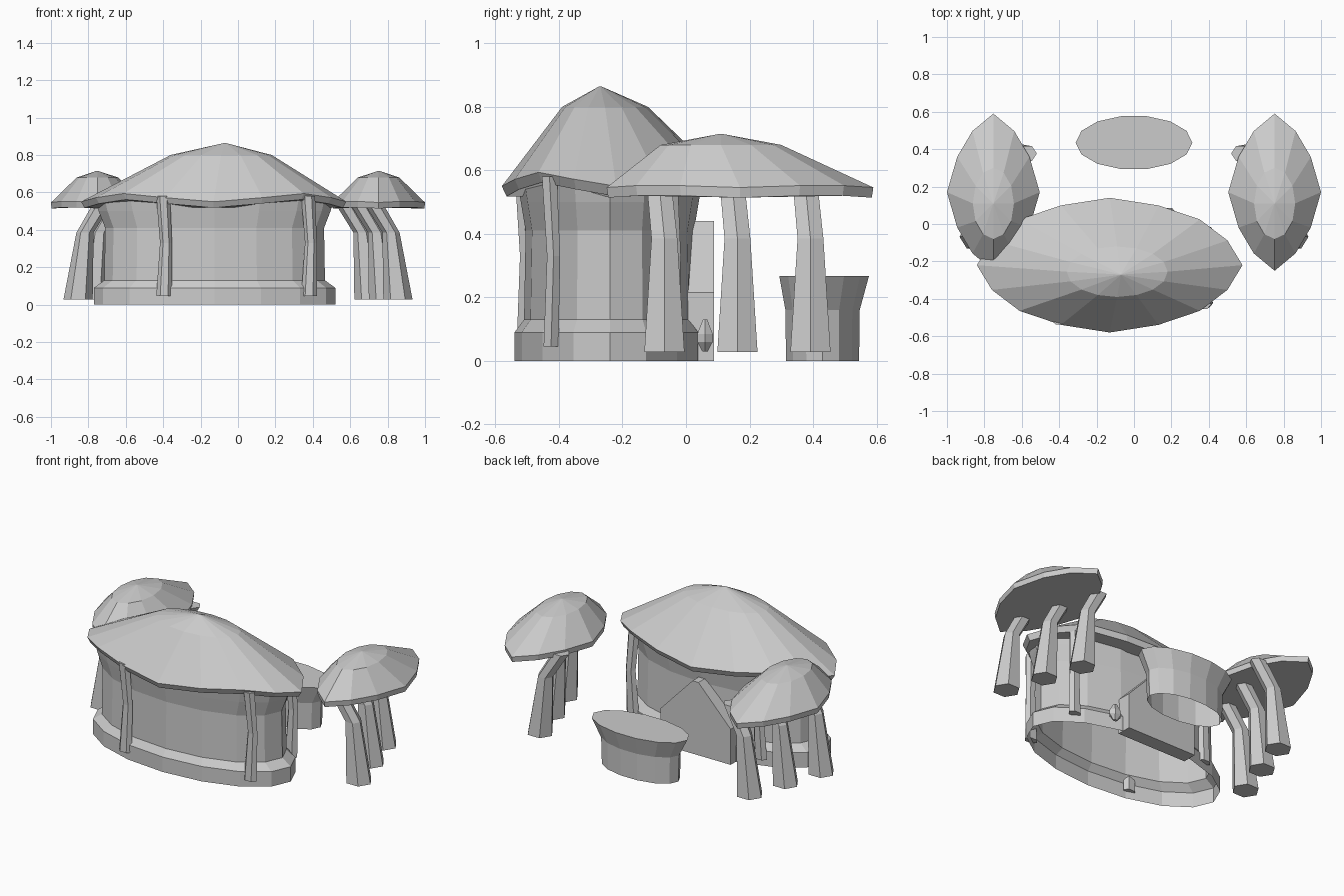
import bpy
from math import cos, sin, tau

cube = bpy.data.objects.get("Cube")
if cube:
    bpy.data.objects.remove(cube, do_unlink=True)

grey = bpy.data.materials.new("stone_grey")
grey.use_nodes = True
tone = (0.6, 0.6, 0.6, 1)
grey.diffuse_color = tone
grey.node_tree.nodes["Principled BSDF"].inputs["Base Color"].default_value = tone


def ring(n, x, y, z, rx, ry, corner=1.0, wave=0.0):
    """Oval of points; corner pulls in points off the axes, wave dips the rim."""
    points = []
    for i in range(n):
        a = tau * i / n
        k = 1.0 if i % (n // 4) == 0 else corner
        points.append((x + rx * k * cos(a), y + ry * k * sin(a), z - wave * cos(4 * a)))
    return points


def loft(name, rings, bottom=True, top=True):
    """Skin stacked rings, listed from bottom to top."""
    n = len(rings[0])
    verts = [p for r in rings for p in r]
    faces = []
    for j in range(len(rings) - 1):
        for i in range(n):
            k = (i + 1) % n
            faces.append((j * n + i, j * n + k, (j + 1) * n + k, (j + 1) * n + i))
    if bottom:
        faces.append(tuple(reversed(range(n))))
    if top:
        faces.append(tuple(range(len(verts) - n, len(verts))))
    return build(name, verts, faces)


def build(name, verts, faces):
    mesh = bpy.data.meshes.new(name)
    mesh.from_pydata(verts, [], faces)
    mesh.materials.append(grey)
    obj = bpy.data.objects.new(name, mesh)
    bpy.context.collection.objects.link(obj)
    return obj


# Main house: open-bottomed oval wall with a stepped plinth and flared top
HX, HY = -0.125, -0.24
wall = [(0, .645, .30), (.09, .645, .30), (.13, .59, .27),
        (.41, .585, .265), (.5, .62, .28), (.56, .635, .29)]
loft("house_wall", [ring(16, HX, HY, z, rx, ry) for z, rx, ry in wall], False, False)

# Main roof: wavy eave, shoulder ring and off-centre peak
loft("house_roof", [
    ring(16, -.13, -.22, .54, .69, .345, .96, .022),
    ring(16, -.13, -.22, .572, .71, .36, .96, .022),
    ring(16, -.09, -.255, .80, .27, .135),
    ring(16, -.07, -.27, .864, .004, .004)])

# Four bent posts around the house
for i, (x, y) in enumerate([(-.395, -.51), (.38, -.425), (.385, -.045), (-.5, 0)]):
    loft(f"house_post_{i + 1}", [
        ring(6, x, y, .045, .042, .027),
        ring(6, x + .01, y + .008, .33, .032, .024),
        ring(6, x - .005, y - .005, .58, .037, .027)])

# Pointed door slab at the back
outline = [(-.235, 0), (.235, 0), (.235, .215), (.02, .44), (-.02, .44), (-.235, .215)]
n = len(outline)
verts = [(HX + x, y, z) for y in (.0, .088) for x, z in outline]
faces = [tuple(range(n)), tuple(reversed(range(n, 2 * n)))]
faces += [(i, i + n, (i + 1) % n + n, (i + 1) % n) for i in range(n)]
build("back_door", verts, faces)

# Small faceted lamp beside the door
loft("lamp", [ring(6, .185, .06, z, r * 1.4, r)
              for z, r in [(.03, .01), (.06, .028), (.085, .028), (.13, .008)]])

# Oval tub: open below, flat on top
loft("tub", [ring(14, 0, .43, 0, .25, .118), ring(14, 0, .43, .16, .255, .12),
             ring(14, 0, .435, .268, .312, .145)], bottom=False)

# Two side shelters, mirrored, each on three bent legs
for side, s in (("left", 1), ("right", -1)):
    cx = .752 * s
    loft(f"{side}_shelter_roof", [
        ring(12, cx, .17, .518, .245, .415, .9, .004),
        ring(12, cx, .17, .55, .248, .42, .9, .004),
        ring(12, cx, .11, .68, .11, .19),
        ring(12, cx, .11, .715, .003, .003)])
    for i in range(3):
        shift, y = -.0775 * i, -.068 + .23 * i
        loft(f"{side}_shelter_leg_{i + 1}", [
            ring(6, s * (.855 + shift), y, .028, .078, .073),
            ring(6, s * (.818 + shift), y, .385, .046, .047),
            ring(6, s * (.725 + shift), y - .015, .54, .05, .045)])
